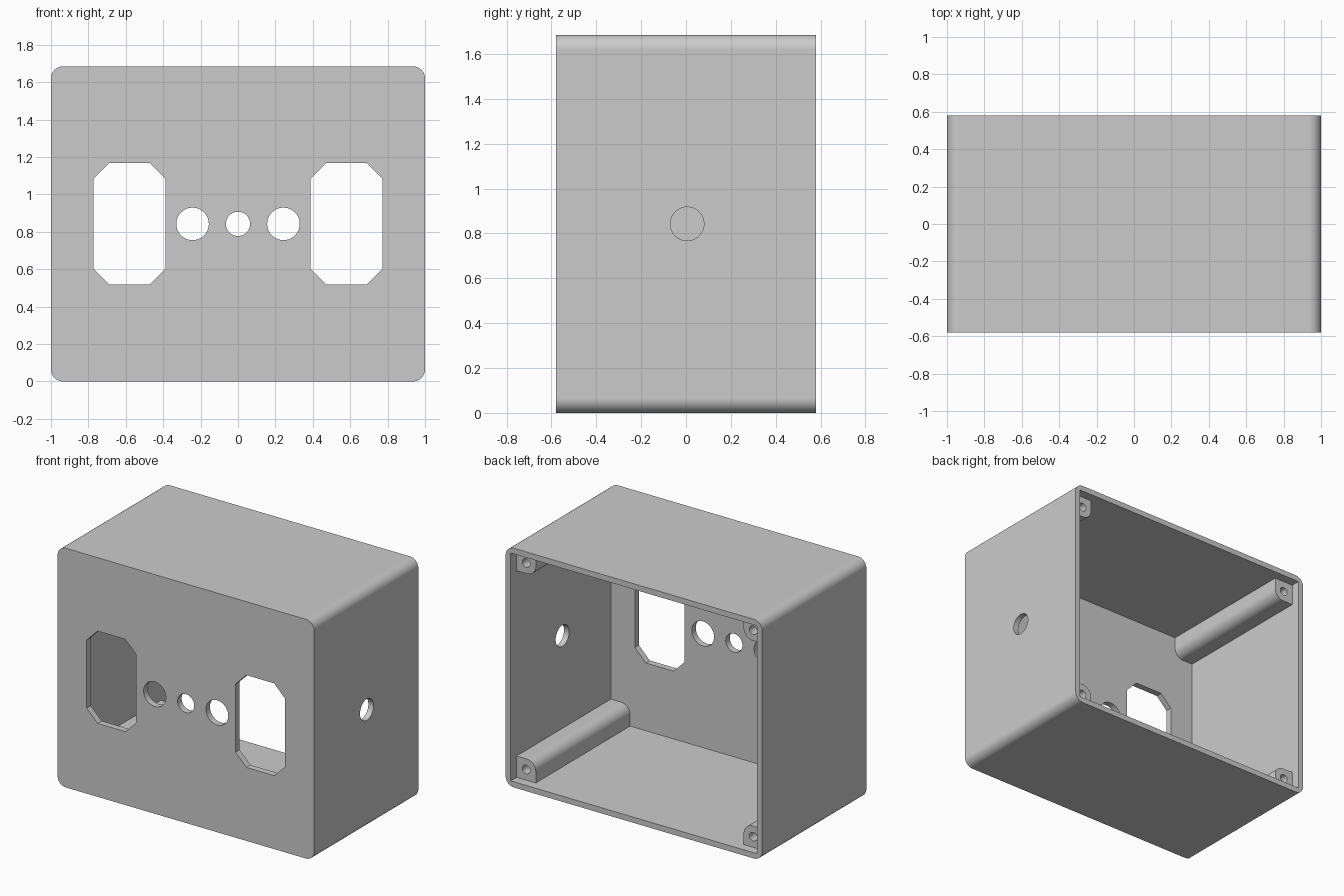
import bpy, bmesh
from math import sin, cos, pi

W, D, H = 2.0, 1.16, 1.685     # outer size
WALL, FRONT = 0.04, 0.045      # wall thicknesses
RADIUS = 0.065                 # outer corner radius
POST, POST_R, RECESS = 0.15, 0.07, 0.065
MID = H / 2

if "Cube" in bpy.data.objects:
    bpy.data.objects.remove(bpy.data.objects["Cube"])

grey = bpy.data.materials.new("light grey plastic")
grey.use_nodes = True
grey.diffuse_color = (0.6, 0.6, 0.6, 1)
grey.node_tree.nodes["Principled BSDF"].inputs["Base Color"].default_value = (0.6, 0.6, 0.6, 1)


def arc(cx, cz, r, start, sweep, steps):
    return [(cx + r * cos(start + sweep * i / steps),
             cz + r * sin(start + sweep * i / steps)) for i in range(steps + 1)]


def circle(cx, cz, r, steps=48):
    return arc(cx, cz, r, 0, 2 * pi, steps)[:-1]


def rounded_rect(cx, cz, w, h, r, steps):
    """Rectangle with round corners; one step gives chamfers."""
    pts = []
    for i, (sx, sz) in enumerate([(1, 1), (-1, 1), (-1, -1), (1, -1)]):
        pts += arc(cx + sx * (w / 2 - r), cz + sz * (h / 2 - r), r, i * pi / 2, pi / 2, steps)
    return pts


def extrude(name, profile, start, end, axis="y"):
    """Solid made by sweeping a closed profile along one axis."""
    bm = bmesh.new()
    place = (lambda p: (p[0], start, p[1])) if axis == "y" else (lambda p: (start, p[0], p[1]))
    face = bm.faces.new([bm.verts.new(place(p)) for p in profile])
    out = bmesh.ops.extrude_face_region(bm, geom=[face])
    move = (0, end - start, 0) if axis == "y" else (end - start, 0, 0)
    bmesh.ops.translate(bm, vec=move, verts=[v for v in out["geom"] if isinstance(v, bmesh.types.BMVert)])
    bmesh.ops.recalc_face_normals(bm, faces=bm.faces)
    mesh = bpy.data.meshes.new(name)
    bm.to_mesh(mesh)
    bm.free()
    mesh.materials.append(grey)
    obj = bpy.data.objects.new(name, mesh)
    bpy.context.collection.objects.link(obj)
    return obj


def cut(target, cutter):
    cutter.hide_render = True
    mod = target.modifiers.new("cut", "BOOLEAN")
    mod.operation, mod.solver, mod.object = "DIFFERENCE", "EXACT", cutter
    bpy.context.view_layer.objects.active = target
    bpy.ops.object.modifier_apply(modifier=mod.name)
    bpy.data.objects.remove(cutter)


def finish(obj):
    bpy.ops.object.select_all(action="DESELECT")
    obj.select_set(True)
    bpy.context.view_layer.objects.active = obj
    bpy.ops.object.shade_smooth_by_angle(angle=pi / 6)
    mod = obj.modifiers.new("even shading", "WEIGHTED_NORMAL")
    mod.keep_sharp = True


# Open-backed enclosure
box = extrude("enclosure", rounded_rect(0, MID, W, H, RADIUS, 12), -D / 2, D / 2)
inner = [(sx * (W / 2 - WALL), MID + sz * (MID - WALL))
         for sx, sz in [(1, 1), (-1, 1), (-1, -1), (1, -1)]]
cut(box, extrude("cavity", inner, -D / 2 + FRONT, D))

# Front panel openings: two chamfered sockets and three round holes
for x in (-0.58, 0.58):
    half_w, half_h, c = 0.193, 0.325, 0.085
    cut(box, extrude("socket_opening", rounded_rect(x, MID, 2 * half_w, 2 * half_h, c, 1),
                     -D, -D / 2 + 0.1))
for x, r in ((-0.243, 0.087), (0, 0.065), (0.243, 0.087)):
    cut(box, extrude("round_opening", circle(x, MID, r), -D, -D / 2 + 0.1))

# Cable hole in the left side
cut(box, extrude("cable_hole", circle(0.005, MID, 0.075), W / 2 - 0.2, W, axis="x"))
finish(box)

# Corner screw posts, running from the front panel to just inside the rim
overlap = 0.01
back = D / 2 - RECESS
for sx, side in ((1, "left"), (-1, "right")):
    for sz, level in ((1, "upper"), (-1, "lower")):
        # profile measured inward from the cavity corner
        local = [(-overlap, -overlap), (POST, -overlap)]
        local += arc(POST - POST_R, POST - POST_R, POST_R, 0, pi / 2, 10)
        local += [(-overlap, POST)]
        place = lambda p: (sx * (W / 2 - WALL - p[0]), MID + sz * (MID - WALL - p[1]))
        post = extrude(f"{level}_{side}_screw_post", [place(p) for p in local],
                       -D / 2 + FRONT - overlap, back)
        hx, hz = place((POST / 2, POST / 2))
        cut(post, extrude("screw_hole", circle(hx, hz, 0.03, 24), back - 0.35, D))
        finish(post)
